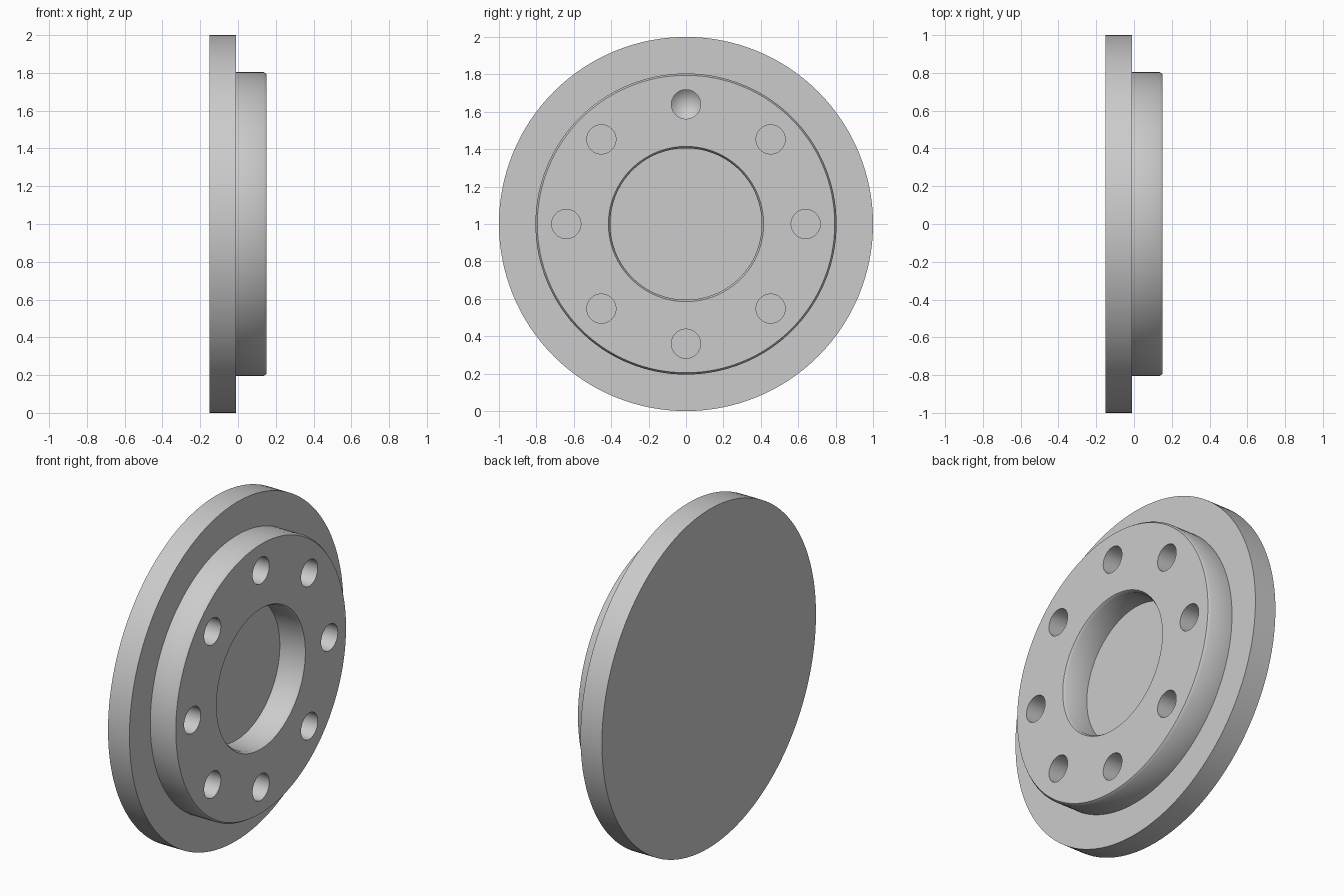
import bpy
import bmesh
from math import cos, sin, pi, radians

cube = bpy.data.objects.get("Cube")
if cube:
    bpy.data.objects.remove(cube, do_unlink=True)

grey = bpy.data.materials.new("plain grey")
grey.use_nodes = True
colour = (0.6, 0.6, 0.6, 1)
grey.diffuse_color = colour
grey.node_tree.nodes["Principled BSDF"].inputs["Base Color"].default_value = colour


def lathe(name, profile, sides, y=0, z=1):
    """Turn an (x, radius) profile about an axis parallel to x; zero radius closes an end."""
    bm = bmesh.new()
    rings = []
    for x, r in profile:
        count = sides if r else 1
        rings.append([bm.verts.new((x, y + r * cos(2 * pi * i / sides),
                                    z + r * sin(2 * pi * i / sides)))
                      for i in range(count)])
    for a, b in zip(rings, rings[1:]):
        for i in range(sides):
            j = (i + 1) % sides
            corners = [a[i % len(a)], a[j % len(a)], b[j % len(b)], b[i % len(b)]]
            bm.faces.new(list(dict.fromkeys(corners)))
    bmesh.ops.dissolve_limit(bm, angle_limit=0.001, verts=bm.verts,
                             edges=[e for v in bm.verts if len(v.link_edges) == sides
                                    for e in v.link_edges])
    bmesh.ops.recalc_face_normals(bm, faces=bm.faces)
    mesh = bpy.data.meshes.new(name)
    bm.to_mesh(mesh)
    bm.free()
    mesh.materials.append(grey)
    obj = bpy.data.objects.new(name, mesh)
    bpy.context.collection.objects.link(obj)
    return obj


BACK, STEP, FACE = -0.15, -0.01, 0.15

# Flange, raised hub with chamfered rims, and blind centre bore
body = lathe("flanged_hub", [
    (BACK, 0), (BACK, 1), (STEP, 1), (STEP, 0.805),
    (FACE - 0.015, 0.805), (FACE, 0.795),
    (FACE, 0.415), (FACE - 0.015, 0.405), (STEP, 0.405), (STEP, 0)], 128)

bpy.context.view_layer.objects.active = body
body.select_set(True)

# Ring of eight blind bolt holes; the top one ends in a drill point
for k in range(8):
    angle = k * pi / 4
    tip = STEP - 0.07 if k == 2 else STEP
    profile = [(tip, 0), (STEP, 0.078), (FACE + 0.1, 0.078), (FACE + 0.1, 0)]
    cutter = lathe("hole_cutter", profile, 40, 0.64 * cos(angle), 1 + 0.64 * sin(angle))
    cutter.hide_render = True
    cut = body.modifiers.new("bolt_hole", "BOOLEAN")
    cut.operation = "DIFFERENCE"
    cut.solver = "EXACT"
    cut.object = cutter
    bpy.ops.object.modifier_apply(modifier=cut.name)
    bpy.data.objects.remove(cutter, do_unlink=True)

bpy.ops.object.shade_smooth_by_angle(angle=radians(40))
